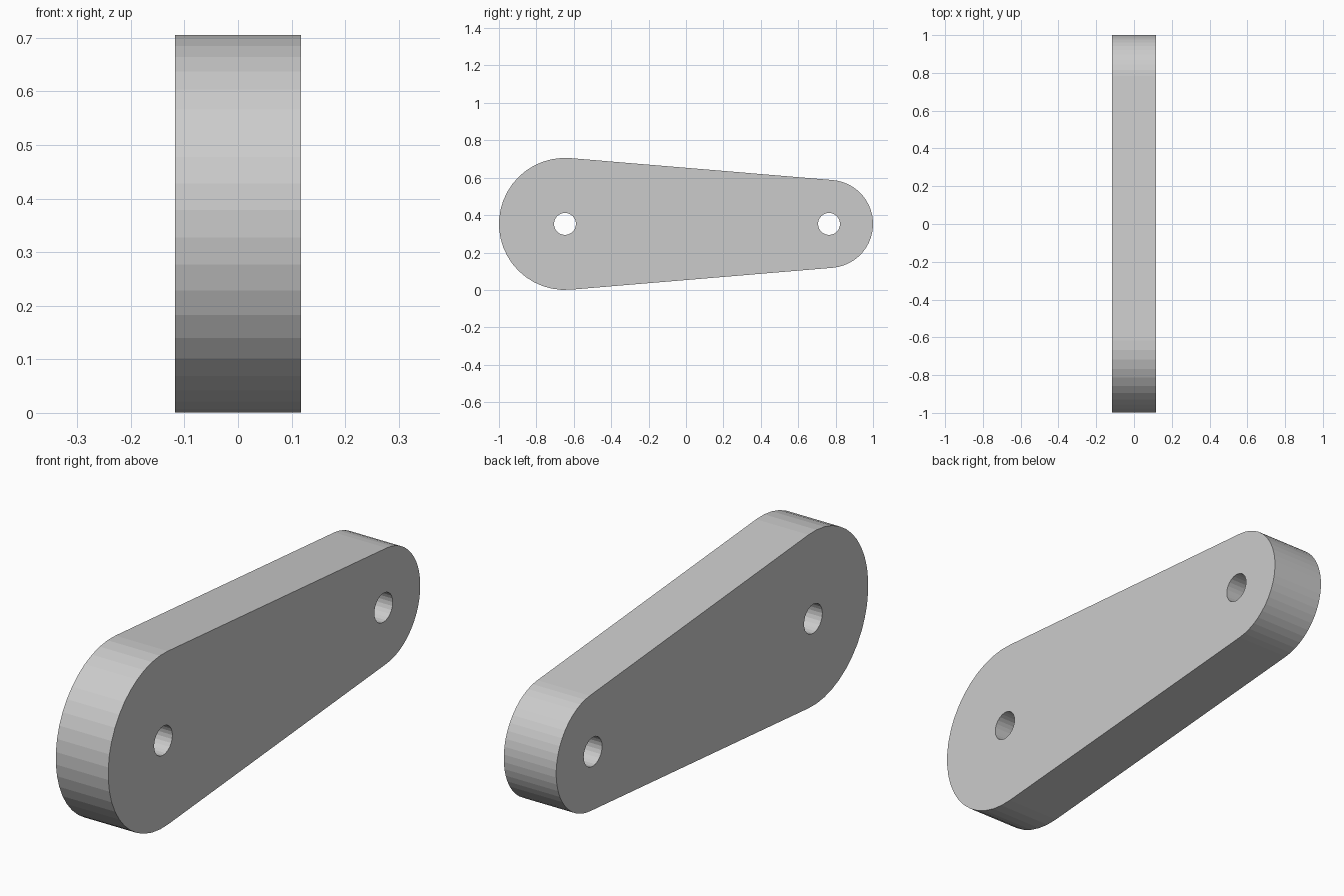
import bpy
import bmesh
from math import sin, cos, pi, asin

if "Cube" in bpy.data.objects:
    bpy.data.objects.remove(bpy.data.objects["Cube"])

U = 1 / 17                       # model unit: overall length is 34 units
BIG_R, SMALL_R, HOLE_R = 6 * U, 4 * U, U
HALF_THICK = 2 * U
BIG_Y, SMALL_Y, MID_Z = -1 + BIG_R, 1 - SMALL_R, BIG_R


def arc(cy, radius, start, end, steps):
    """Points of an arc in the y-z plane, both ends included."""
    angles = [start + (end - start) * i / steps for i in range(steps + 1)]
    return [(-HALF_THICK, cy + radius * cos(a), MID_Z + radius * sin(a)) for a in angles]


def add_loop(bm, points):
    verts = [bm.verts.new(p) for p in points]
    return [bm.edges.new((v, verts[(i + 1) % len(verts)])) for i, v in enumerate(verts)]


# Outline: two round ends joined by their common tangents
tangent = pi / 2 - asin((BIG_R - SMALL_R) / (SMALL_Y - BIG_Y))
outline = (arc(BIG_Y, BIG_R, tangent, 2 * pi - tangent, 23)
           + arc(SMALL_Y, SMALL_R, -tangent, tangent, 23))

bm = bmesh.new()
edges = add_loop(bm, outline)

# Pin holes at both arc centres
for y in (BIG_Y, SMALL_Y):
    edges += add_loop(bm, arc(y, HOLE_R, 0, 2 * pi, 24)[:-1])

# Fill the profile and extrude it to thickness
bmesh.ops.triangle_fill(bm, edges=edges, use_beauty=True, normal=(-1, 0, 0))
ext = bmesh.ops.extrude_face_region(bm, geom=bm.faces[:], use_keep_orig=True)
moved = [g for g in ext["geom"] if isinstance(g, bmesh.types.BMVert)]
bmesh.ops.translate(bm, verts=moved, vec=(2 * HALF_THICK, 0, 0))
bmesh.ops.recalc_face_normals(bm, faces=bm.faces[:])

mesh = bpy.data.meshes.new("link_arm")
bm.to_mesh(mesh)
bm.free()
link_arm = bpy.data.objects.new("link_arm", mesh)
bpy.context.collection.objects.link(link_arm)
